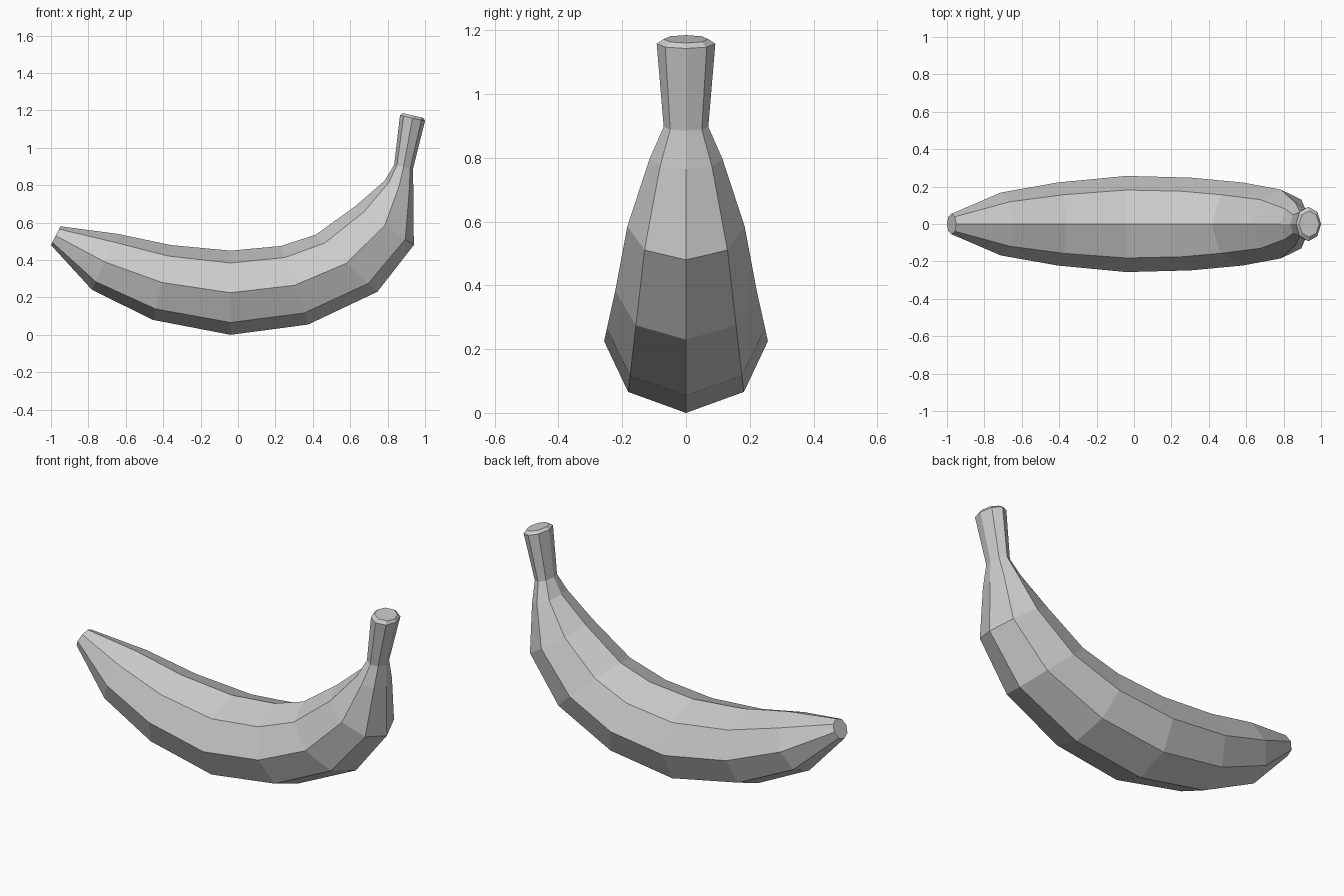
import bpy
import bmesh
import math
from mathutils import Vector

cube = bpy.data.objects.get("Cube")
if cube:
    bpy.data.objects.remove(cube, do_unlink=True)

SIDES = 8

# One flat grey for the whole fruit
grey = bpy.data.materials.new("light_grey")
grey.use_nodes = True
colour = (0.6, 0.6, 0.6, 1)
grey.diffuse_color = colour
grey.node_tree.nodes["Principled BSDF"].inputs["Base Color"].default_value = colour


def loft(name, sections):
    """Skin elliptical rings, each given by inner point, outer point and half width."""
    bm = bmesh.new()
    rings = []
    for inner, outer, half_width in sections:
        a = Vector((inner[0], 0, inner[1]))
        b = Vector((outer[0], 0, outer[1]))
        ring = []
        for i in range(SIDES):
            t = math.tau * i / SIDES
            side = Vector((0, half_width * math.sin(t), 0))
            ring.append(bm.verts.new((a + b) / 2 + (a - b) / 2 * math.cos(t) + side))
        rings.append(ring)
    for low, high in zip(rings, rings[1:]):
        for i in range(SIDES):
            j = (i + 1) % SIDES
            bm.faces.new((low[i], low[j], high[j], high[i]))
    bm.faces.new(rings[0])
    bm.faces.new(rings[-1])
    bmesh.ops.recalc_face_normals(bm, faces=bm.faces)
    mesh = bpy.data.meshes.new(name)
    bm.to_mesh(mesh)
    bm.free()
    mesh.materials.append(grey)
    obj = bpy.data.objects.new(name, mesh)
    bpy.context.collection.objects.link(obj)
    return obj


# Curved fruit from blunt tip to neck, then the flared stem with a bevelled end
loft("banana", [
    ((-0.95, 0.58), (-1.00, 0.48), 0.055),
    ((-0.645, 0.54), (-0.78, 0.24), 0.168),
    ((-0.36, 0.48), (-0.455, 0.08), 0.222),
    ((-0.04, 0.45), (-0.04, 0.00), 0.257),
    ((0.23, 0.475), (0.375, 0.055), 0.248),
    ((0.415, 0.535), (0.745, 0.23), 0.222),
    ((0.63, 0.69), (0.94, 0.48), 0.184),
    ((0.785, 0.825), (0.938, 0.765), 0.115),
    ((0.835, 0.91), (0.935, 0.885), 0.07),
    ((0.866, 1.173), (1.00, 1.143), 0.092),
    ((0.882, 1.185), (0.99, 1.16), 0.07),
])
